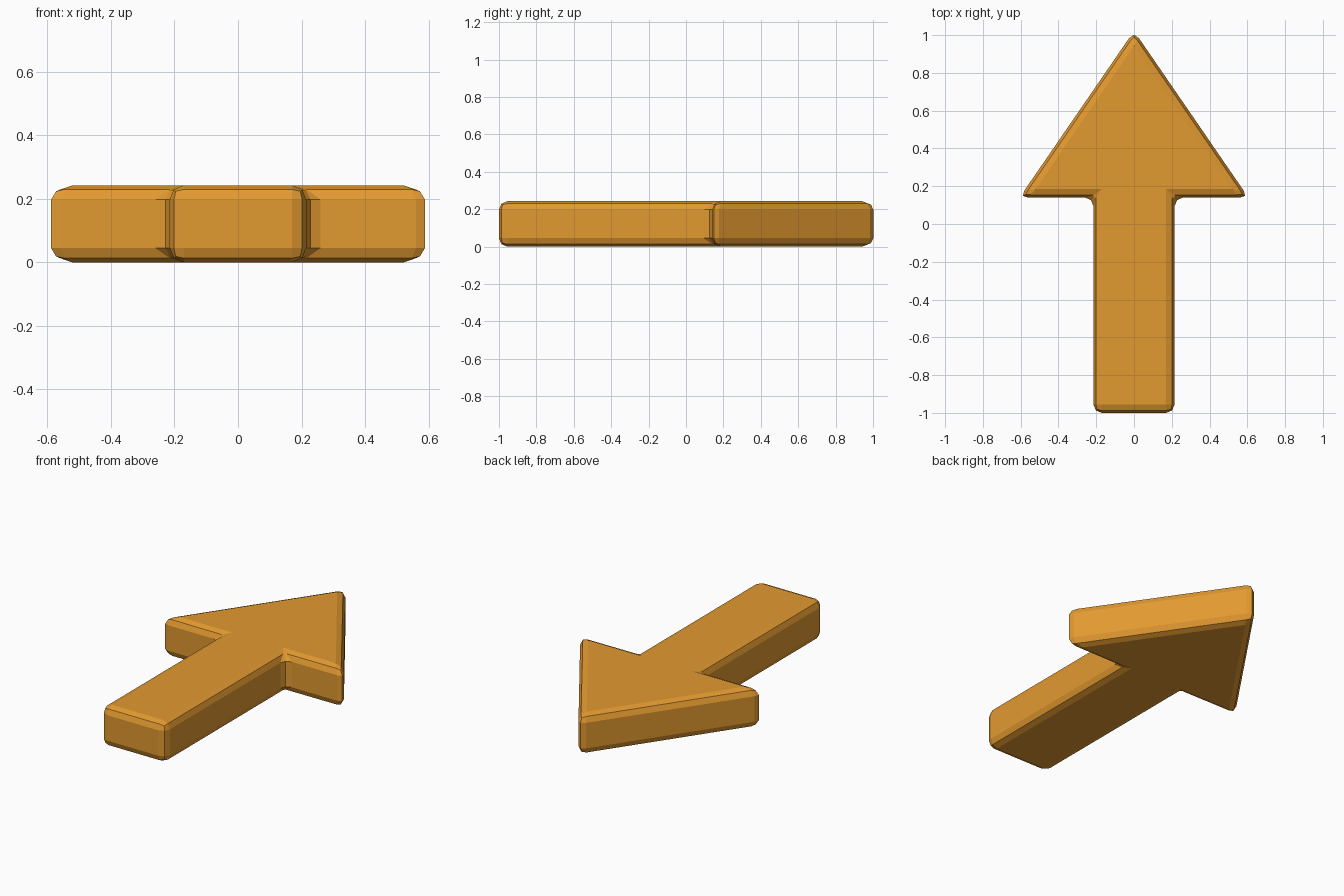
import bpy
import bmesh
from mathutils import Vector

if "Cube" in bpy.data.objects:
    bpy.data.objects.remove(bpy.data.objects["Cube"], do_unlink=True)

# Single amber material
amber = bpy.data.materials.new("amber")
amber.use_nodes = True
color = (0.76, 0.32, 0.03, 1.0)
amber.diffuse_color = color
amber.node_tree.nodes["Principled BSDF"].inputs["Base Color"].default_value = color

HEIGHT = 0.243
BEVEL = 0.045

# Arrow outline: right half from tail to tip, mirrored for the left
half = [(0.215, -1.0), (0.215, 0.14), (0.606, 0.14)]
tip = (0.0, 1.022)
outline = half + [tip] + [(-x, y) for x, y in reversed(half)]

# Extrude the outline into a slab
bm = bmesh.new()
base = bm.faces.new([bm.verts.new((x, y, 0.0)) for x, y in outline])
slab = bmesh.ops.extrude_face_region(bm, geom=[base], use_keep_orig=True)
top_verts = [g for g in slab["geom"] if isinstance(g, bmesh.types.BMVert)]
bmesh.ops.translate(bm, verts=top_verts, vec=Vector((0, 0, HEIGHT)))
bmesh.ops.recalc_face_normals(bm, faces=bm.faces[:])

# Two-step rounded edges all round
bmesh.ops.bevel(bm, geom=bm.edges[:], offset=BEVEL, offset_type='OFFSET',
                segments=2, profile=0.5, affect='EDGES', clamp_overlap=False)
bmesh.ops.recalc_face_normals(bm, faces=bm.faces[:])

mesh = bpy.data.meshes.new("arrow")
bm.to_mesh(mesh)
bm.free()
mesh.materials.append(amber)
arrow = bpy.data.objects.new("arrow", mesh)
bpy.context.collection.objects.link(arrow)
